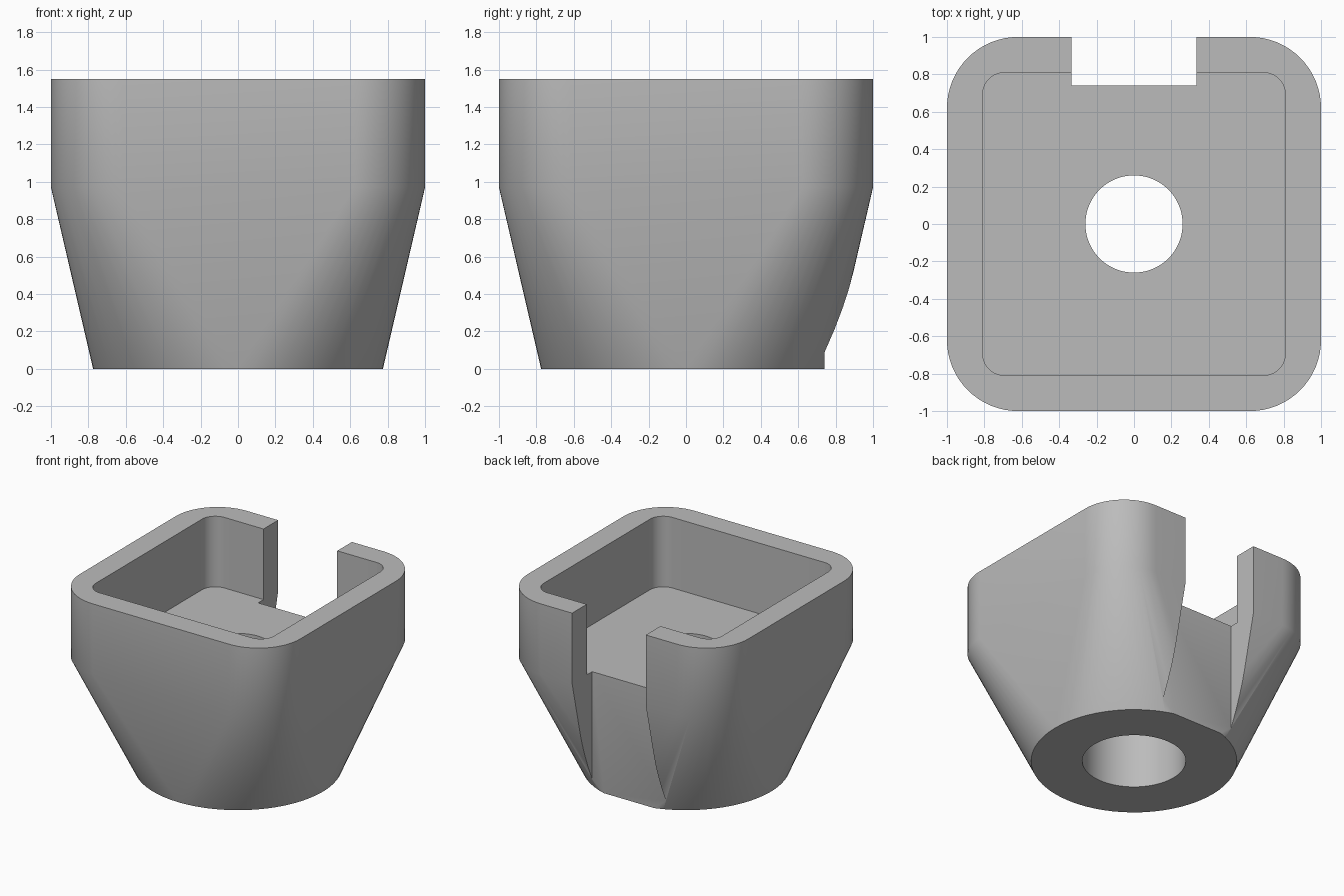
import bpy, bmesh
from math import sin, cos, pi, radians

if "Cube" in bpy.data.objects:
    bpy.data.objects.remove(bpy.data.objects["Cube"], do_unlink=True)

HEIGHT, BREAK, BACK_CUT, SLOT = 1.55, 0.97, 0.74, 0.335
SEG = 16  # segments per quarter turn

grey = bpy.data.materials.new("plain grey")
grey.use_nodes = True
grey.diffuse_color = (0.5, 0.5, 0.5, 1)
grey.node_tree.nodes["Principled BSDF"].inputs["Base Color"].default_value = (0.5, 0.5, 0.5, 1)


def ring(half, radius, z):
    """Rounded square outline; a circle when half equals radius."""
    inner = half - radius
    points = []
    for q, (sx, sy) in enumerate([(1, 1), (-1, 1), (-1, -1), (1, -1)]):
        for i in range(SEG + 1):
            a = (q + i / SEG) * pi / 2
            points.append((sx * inner + radius * cos(a), sy * inner + radius * sin(a), z))
    return points


def hull(name, *rings):
    """Solid wrapped around a stack of outlines."""
    bm = bmesh.new()
    for points in rings:
        for p in points:
            bm.verts.new(p)
    bmesh.ops.remove_doubles(bm, verts=bm.verts, dist=1e-4)
    bmesh.ops.convex_hull(bm, input=bm.verts)
    bmesh.ops.dissolve_limit(bm, angle_limit=radians(0.05), verts=bm.verts, edges=bm.edges)
    bmesh.ops.recalc_face_normals(bm, faces=bm.faces)
    mesh = bpy.data.meshes.new(name)
    bm.to_mesh(mesh)
    bm.free()
    obj = bpy.data.objects.new(name, mesh)
    bpy.context.collection.objects.link(obj)
    mesh.materials.append(grey)
    return obj


def prism(name, half, radius, low, high):
    return hull(name, ring(half, radius, low), ring(half, radius, high))


# Body: round foot widening into a rounded square collar
body = hull("tapered_foot", ring(0.775, 0.775, 0),
            ring(1, 0.38, BREAK), ring(1, 0.38, HEIGHT))

# Cutters: socket, screw hole, wider bore below, slot down the back
slot_ends = [[(x, y, z) for x in (-SLOT, SLOT) for y in (BACK_CUT, 1.3)] for z in (-0.2, 1.8)]
cutters = [
    prism("socket_cutter", 0.81, 0.12, BREAK, 1.8),
    prism("hole_cutter", 0.26, 0.26, -0.2, 1.2),
    prism("bore_cutter", 0.39, 0.39, -0.3, 0.77),
    hull("slot_cutter", *slot_ends),
]

bpy.ops.object.select_all(action="DESELECT")
bpy.context.view_layer.objects.active = body
body.select_set(True)
for cutter in cutters:
    cutter.hide_render = True
    mod = body.modifiers.new("cut", "BOOLEAN")
    mod.operation = "DIFFERENCE"
    mod.solver = "EXACT"
    mod.object = cutter
    bpy.ops.object.modifier_apply(modifier=mod.name)
    bpy.data.objects.remove(cutter, do_unlink=True)

bpy.ops.object.shade_smooth_by_angle(angle=radians(30))
